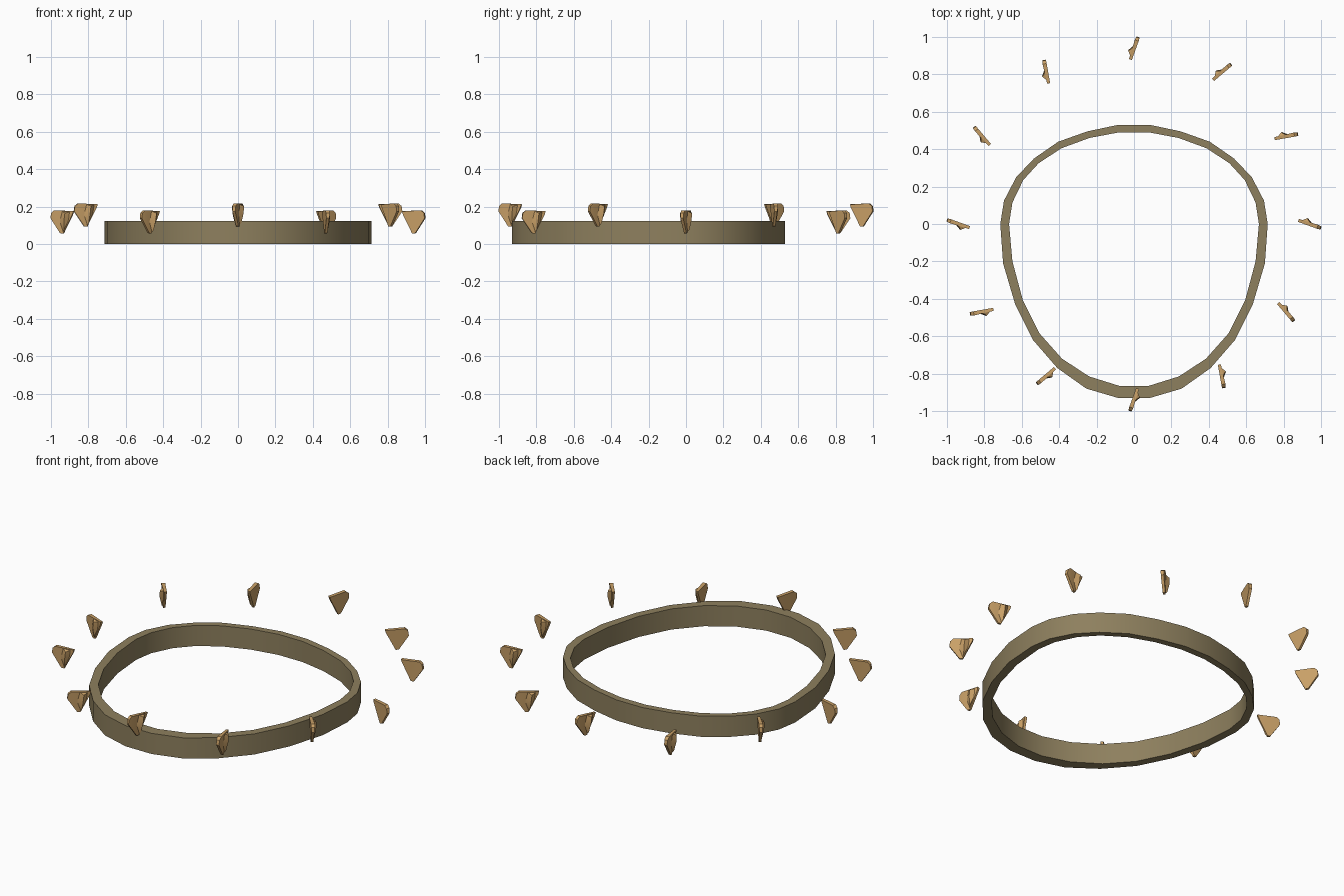
import bpy, bmesh, math
from mathutils import Matrix

if "Cube" in bpy.data.objects:
    bpy.data.objects.remove(bpy.data.objects["Cube"])


def material(name, rgb):
    m = bpy.data.materials.new(name)
    m.diffuse_color = (*rgb, 1)
    m.use_nodes = True
    m.node_tree.nodes["Principled BSDF"].inputs["Base Color"].default_value = m.diffuse_color
    return m


band_mat = material("olive brown", (0.27, 0.215, 0.112))
tooth_mat = material("tan", (0.58, 0.35, 0.135))


def finish(bm, name, mat, angle):
    bmesh.ops.recalc_face_normals(bm, faces=bm.faces[:])
    me = bpy.data.meshes.new(name)
    bm.to_mesh(me)
    bm.free()
    me.materials.append(mat)
    ob = bpy.data.objects.new(name, me)
    bpy.context.collection.objects.link(ob)
    bpy.ops.object.select_all(action='DESELECT')
    ob.select_set(True)
    bpy.context.view_layer.objects.active = ob
    bpy.ops.object.shade_smooth_by_angle(angle=math.radians(angle))
    return ob


# Band: egg-shaped hoop, thicker at the front; half profiles are mirrored in x
outer = [(.085, .53), (.25, .495), (.405, .44), (.535, .35), (.63, .25), (.695, .125), (.715, 0),
         (.70, -.21), (.635, -.43), (.54, -.62), (.41, -.77), (.255, -.88), (.085, -.93)]
inner = [(.08, .49), (.238, .46), (.388, .405), (.51, .325), (.592, .235), (.65, .115), (.668, 0),
         (.65, -.2), (.595, -.405), (.505, -.585), (.385, -.72), (.24, -.815), (.08, -.865)]


def loop(half):
    return half + [(-x, y) for x, y in reversed(half)]


bm = bmesh.new()
rings = [[bm.verts.new((x, y, z)) for x, y in loop(half)]
         for half, z in ((outer, 0), (outer, .122), (inner, .122), (inner, 0))]
n = len(rings[0])
for a, b in zip(rings, rings[1:] + rings[:1]):
    for i in range(n):
        j = (i + 1) % n
        bm.faces.new((a[i], a[j], b[j], b[i]))
finish(bm, "band", band_mat, 35)

# Tooth: thin wedge blade with a raised ridge on one side
# (along, across, height) points, each part is the hull of its points
blade = [(-.062, .006, .176), (-.062, -.010, .174), (.045, .012, .180), (.045, -.010, .180),
         (.062, .010, .166), (.062, -.009, .166), (.066, .008, .138), (.066, -.008, .138),
         (.012, .007, .058), (.012, -.007, .058), (-.005, .005, .056), (-.005, -.007, .056),
         (-.058, .004, .160), (-.058, -.009, .160)]
ridge = [(-.045, .004, .172), (.0, .008, .176), (-.022, .025, .165), (-.018, .026, .130),
         (.015, .007, .120), (-.012, .014, .075), (-.005, .004, .062), (-.040, .003, .135)]


def hull(bm, points):
    verts = [bm.verts.new(p) for p in points]
    res = bmesh.ops.convex_hull(bm, input=verts)
    junk = {v for v in res["geom_interior"] if isinstance(v, bmesh.types.BMVert)}
    bmesh.ops.delete(bm, geom=list(junk), context='VERTS')


# Twelve teeth around the band, alternating in height, each twisted off the radius
for k in range(12):
    a = math.radians(30 * k)
    lift = .037 * (k % 2)
    bm = bmesh.new()
    hull(bm, blade)
    hull(bm, ridge)
    place = Matrix.Translation((.938 * math.cos(a), .938 * math.sin(a), lift))
    bm.transform(place @ Matrix.Rotation(a - math.radians(20), 4, 'Z'))
    finish(bm, f"tooth_{k + 1}", tooth_mat, 25)
